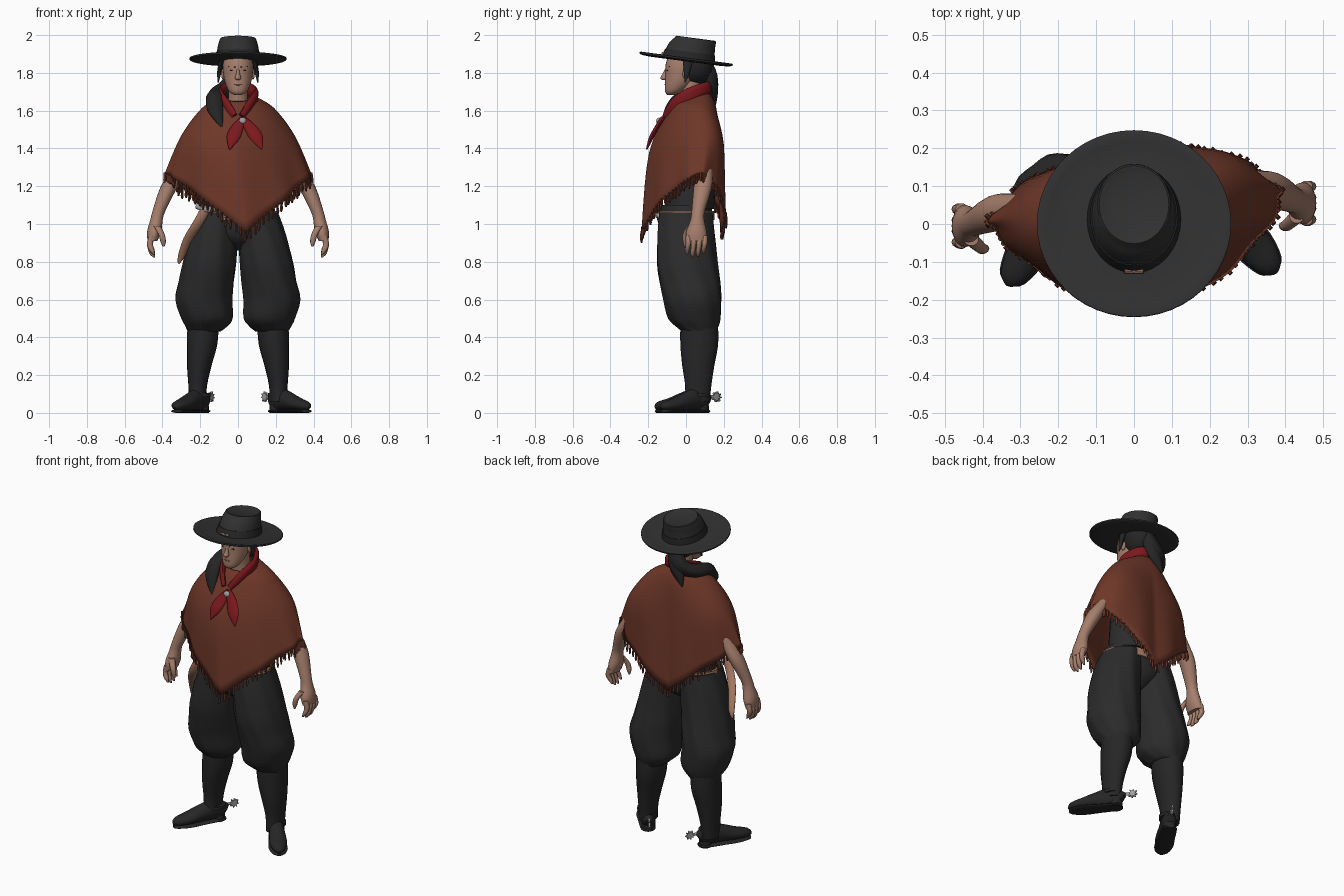
import bpy, bmesh, random
from math import sin, cos, pi, radians
from mathutils import Vector

random.seed(4)
default_cube = bpy.data.objects.get("Cube")
if default_cube:
    bpy.data.objects.remove(default_cube)

X, Y, Z = Vector((1, 0, 0)), Vector((0, 1, 0)), Vector((0, 0, 1))

def material(name, *rgb):
    mat = bpy.data.materials.new(name)
    mat.use_nodes = True
    mat.diffuse_color = (*rgb, 1)
    shader = next(n for n in mat.node_tree.nodes if n.type == "BSDF_PRINCIPLED")
    shader.inputs["Base Color"].default_value = (*rgb, 1)
    return mat

wool = material("rust wool", .155, .038, .021)
fringe_wool = material("dark rust fringe", .125, .031, .018)
felt = material("black felt", .03, .03, .03)
cloth = material("black cloth", .024, .024, .025)
leather = material("black leather", .019, .019, .02)
hair = material("black hair", .018, .018, .019)
skin_tone = material("tan skin", .38, .21, .15)
red_silk = material("red silk", .2, .009, .012)
tan_leather = material("tan leather", .38, .19, .12)
silver = material("silver", .35, .35, .35)

def finish(name, bm, mat, angle=45):
    bmesh.ops.recalc_face_normals(bm, faces=bm.faces)
    mesh = bpy.data.meshes.new(name)
    bm.to_mesh(mesh)
    bm.free()
    mesh.materials.append(mat)
    mesh.shade_smooth()
    mesh.set_sharp_from_angle(angle=radians(angle))
    obj = bpy.data.objects.new(name, mesh)
    bpy.context.collection.objects.link(obj)
    return obj

def bridge(bm, rings, cap=True):
    """Join rings of points into a tube."""
    loops = [[bm.verts.new(p) for p in ring] for ring in rings]
    for low, high in zip(loops, loops[1:]):
        for i in range(len(low)):
            bm.faces.new((low[i - 1], low[i], high[i], high[i - 1]))
    if cap:
        bm.faces.new(loops[0])
        bm.faces.new(loops[-1])

def spline(rows, steps):
    """Smooth curve through rows of numbers."""
    rows = [Vector(r) for r in rows]
    padded = [rows[0]] + rows + [rows[-1]]
    result = []
    for a, b, c, d in zip(padded, padded[1:], padded[2:], padded[3:]):
        for t in (k / steps for k in range(steps)):
            bend, twist = a * 2 - b * 5 + c * 4 - d, b * 3 - a - c * 3 + d
            result.append(b + (c - a) * (t / 2) + bend * (t * t / 2) + twist * (t ** 3 / 2))
    return result + [rows[-1]]

def loft(name, rows, mat, sides=20, steps=3, side=X, follow=False, fold=0, folds=8, angle=45):
    """Rows are x, y, z, radius along side, other radius."""
    rows = spline(rows, steps)
    rings = []
    for i, row in enumerate(rows):
        axis = Z
        if follow:
            ahead, behind = rows[min(i + 1, len(rows) - 1)], rows[max(i - 1, 0)]
            axis = Vector((ahead - behind)[:3]).normalized()
        u = (side - axis * side.dot(axis)).normalized()
        v = axis.cross(u)
        ring = []
        for a in (2 * pi * k / sides for k in range(sides)):
            grow = 1 + fold * sin(folds * a + i * .4)
            ring.append(Vector(row[:3]) + (u * cos(a) * row[3] + v * sin(a) * row[4]) * grow)
        rings.append(ring)
    bm = bmesh.new()
    bridge(bm, rings)
    return finish(name, bm, mat, angle)

def ball(name, centre, size, mat):
    bm = bmesh.new()
    bmesh.ops.create_uvsphere(bm, u_segments=16, v_segments=10, radius=1)
    bmesh.ops.scale(bm, vec=size, verts=bm.verts)
    bmesh.ops.translate(bm, vec=centre, verts=bm.verts)
    return finish(name, bm, mat)

# Poncho: neck, shoulder, chest and hem outlines joined by curves
def poncho_line(a):
    c, s = cos(a), sin(a)
    side, wave = abs(c), 1 + .02 * sin(11 * a)
    turn = .06 * side + .04 * c
    depth = s * abs(s) ** .5
    hem_x, hem_y = (.385 * c - .04 * min(s, 0)) * wave, (.212 * depth - .02) * wave + turn
    return spline([(.085 * c, .04 + .08 * s, 1.675 + .025 * s),
                   (.19 * c, .04 + .12 * s + .03 * c * side, 1.615),
                   (.305 * c, .185 * s - .01 + turn, 1.38 + .08 * side),
                   (hem_x, hem_y, .955 + .31 * side)], 5)

count = 96
lines = [poncho_line(2 * pi * k / count) for k in range(count)]
bm = bmesh.new()
bridge(bm, list(zip(*lines)), cap=False)
poncho = finish("poncho", bm, wool, 60)
poncho.modifiers.new("thickness", "SOLIDIFY").thickness = .008

# Fringe tassels hanging from the hem
bm = bmesh.new()
for line in lines:
    top = line[-1] + Z * .008
    fall = Vector((random.uniform(-.006, .006), random.uniform(-.006, .006), -random.uniform(.045, .065)))
    bridge(bm, [[top + fall * t + (X * cos(a) + Y * sin(a)) * r for a in (0, pi / 2, pi, 3 * pi / 2)]
                for t, r in ((0, .005), (.7, .008), (1, .004))])
finish("poncho_fringe", bm, fringe_wool)

# Torso, hips and belt
loft("torso", [(0, .02, 1.08, .18, .13), (0, .03, 1.3, .17, .13), (0, .04, 1.5, .16, .1), (0, .04, 1.58, .11, .07)], cloth)
loft("hips", [(0, 0, .86, .03, .04), (0, 0, .92, .13, .12), (0, 0, 1, .2, .14), (0, 0, 1.1, .19, .135)], cloth)
loft("belt", [(0, 0, 1.02, .218, .152), (0, 0, 1.07, .208, .15)], tan_leather, sides=32, steps=1)
for a in (-pi / 2 + k * .3 for k in range(-3, 4)):
    ball("belt_coin", (.213 * cos(a), .153 * sin(a), 1.045), (.014, .01, .014), silver)

# Limbs and face details, once for each side
heels_and_toes = {"left": ((.19, .1, 0), (.36, -.11, 0)), "right": ((-.18, .1, 0), (-.322, -.14, 0))}
for label, s, shift in (("left", 1, 0), ("right", -1, -.06)):
    def mirrored(rows, shift=0):
        return [(s * r[0], r[1] + shift, *r[2:]) for r in rows]

    loft(label + "_trouser_leg", mirrored([
        (.18, .07, .43, .085, .09), (.17, .06, .455, .108, .11), (.165, .045, .5, .135, .138), (.18, .035, .6, .15, .153),
        (.165, .02, .7, .145, .16), (.15, .005, .8, .14, .16), (.125, 0, .95, .125, .15), (.1, 0, 1.06, .11, .14)]),
        cloth, sides=40, fold=.022, folds=9)
    loft(label + "_boot_shaft", mirrored([(.215, .06, .06, .045, .065), (.213, .065, .15, .05, .07),
         (.205, .065, .25, .065, .085), (.19, .07, .36, .08, .1), (.185, .07, .46, .083, .1)]), leather)
    # Foot, sole, heel and spur along the heel to toe line
    heel, toe = (Vector(p) for p in heels_and_toes[label])
    forward = (toe - heel).normalized()
    across = forward.cross(Z)
    foot = [(-.06, .02, .04), (0, .036, .048), (.2, .042, .06), (.45, .045, .05), (.75, .05, .034), (1, .034, .024), (1.07, .01, .01)]
    loft(label + "_foot", [(*(heel.lerp(toe, t) + Z * (h + .012)), h, w) for t, w, h in foot], leather, side=Z, follow=True)
    loft(label + "_sole", [(*(heel.lerp(toe, t) + Z * .009), .009, w + .004) for t, w, h in foot], leather, side=Z, follow=True)
    loft(label + "_heel", [(*(heel + forward * .02 + Z * z), .036, .036) for z in (0, .04)], leather, steps=1)
    loft(label + "_spur_strap", [(*(heel + forward * .04 + Z * z), .056, .056) for z in (.085, .105)], leather, steps=1)
    hub = heel - forward * .075 + Z * .085
    loft(label + "_spur_shank", [(*(heel + Z * .085), .012, .008), (*hub, .008, .005)], silver, 8, side=Z, follow=True)
    loft(label + "_spur_wheel", [(*(hub + across * d), .022, .022) for d in (-.006, .006)], silver, 32, 1, side=Z, follow=True, fold=.3)
    # Arm, palm, fingers and thumb
    loft(label + "_arm", mirrored([
        (.17, .08, 1.5, .04, .035), (.23, .095, 1.42, .046, .045), (.315, .095, 1.28, .044, .046), (.368, .088, 1.19, .045, .048),
        (.418, .065, 1.07, .034, .035), (.432, .06, 1.02, .033, .037), (.443, .055, .96, .038, .054), (.453, .055, .91, .026, .056)],
        shift), skin_tone)
    for k, drop in enumerate((0, .015, .012, -.005)):
        y = .012 + .029 * k
        loft(label + "_finger", mirrored([(.455, y, .94, .017, .016), (.466, y, .895, .016, .014),
             (.456, y - .006, .86 - drop, .014, .012), (.444, y - .006, .838 - drop, .005, .005)], shift), skin_tone, sides=10)
    loft(label + "_thumb", mirrored([(.43, .02, .99, .02, .018), (.405, -.003, .945, .017, .015),
         (.396, -.005, .905, .014, .012), (.394, -.005, .88, .005, .005)], shift), skin_tone, sides=10)
    # Ear, eye, brow and loose hair
    ball(label + "_ear", (s * .079, 0, 1.795), (.01, .018, .03), skin_tone)
    ball(label + "_eye", (s * .031, -.096, 1.812), (.013, .007, .004), hair)
    loft(label + "_brow", mirrored([(.014, -.107, 1.83, .003, .003), (.05, -.086, 1.834, .002, .003)]), hair, 8, side=Z, follow=True)
    loft(label + "_hair_strand", mirrored([(.085, .01, 1.88, .012, .03), (.098, .005, 1.81, .012, .018),
         (.105, -.005, 1.75, .003, .003)]), hair, sides=10)

# Head, neck and hair
loft("neck", [(0, .04, 1.56, .07, .065), (0, .03, 1.66, .052, .055), (0, .02, 1.76, .052, .06)], skin_tone)
loft("head", [(0, -.08, 1.683, .02, .018), (0, -.065, 1.7, .046, .046), (0, -.04, 1.74, .066, .072),
     (0, -.022, 1.79, .077, .087), (0, -.012, 1.85, .079, .095), (0, 0, 1.92, .06, .08)], skin_tone, sides=28)
loft("nose", [(0, -.118, 1.762, .008, .006), (0, -.116, 1.772, .017, .02), (0, -.108, 1.8, .009, .013),
     (0, -.1, 1.83, .007, .006)], skin_tone, sides=12)
ball("mouth", (0, -.105, 1.738), (.024, .009, .006), tan_leather)
ball("hair_cap", (0, .045, 1.84), (.09, .1, .105), hair)
loft("ponytail", [(0, .11, 1.85, .03, .03), (-.015, .13, 1.79, .045, .035), (-.06, .125, 1.72, .048, .04),
     (-.11, .06, 1.685, .045, .04), (-.125, -.03, 1.665, .042, .035), (-.118, -.085, 1.6, .04, .028),
     (-.085, -.135, 1.51, .004, .004)], hair, follow=True, fold=.06, folds=5)
loft("ponytail_lock", [(0, .11, 1.85, .03, .03), (-.015, .13, 1.76, .045, .034), (-.045, .14, 1.69, .04, .028),
     (-.08, .15, 1.61, .004, .004)], hair, follow=True, fold=.06, folds=5)

# Neck scarf with knot ring and two tails
scarf = [(.02, -.108, 1.57, .02, .012), (.065, -.06, 1.635, .03, .016), (.093, .02, 1.685, .035, .016), (.055, .1, 1.715, .034, .016)]
other_half = [(-r[0], *r[1:]) for r in reversed(scarf)]
loft("scarf_band", scarf + [(0, .12, 1.72, .034, .016)] + other_half, red_silk, side=Z, follow=True, fold=.06, folds=5)
for x in (-.07, .1):
    loft("scarf_tail", [(.025, -.125, 1.56, .015, .012), (.025 + x * .4, -.155, 1.51, .032, .012),
         (.025 + x * .75, -.185, 1.455, .034, .012), (.025 + x, -.208, 1.395, .003, .004)], red_silk, sides=12, follow=True)
ball("scarf_ring", (.025, -.142, 1.545), (.02, .016, .018), silver)

# Hat, tilted back as a whole
brim = loft("hat_brim", [(0, 0, -.006, .08, .08), (0, 0, -.008, .2, .19), (0, 0, -.002, .25, .242), (0, 0, .006, .256, .248),
            (0, 0, .012, .25, .242), (0, 0, .004, .2, .19), (0, .01, .006, .11, .13)], felt, sides=48, steps=2)
crown = loft("hat_crown", [(0, .012, 0, .122, .142), (0, .014, .02, .116, .136), (0, .022, .08, .106, .122), (0, .036, .11, .098, .11),
             (0, .036, .12, .092, .104), (0, .036, .113, .07, .085)], felt, sides=32, steps=2, angle=30)
band = loft("hat_band", [(0, .012, .006, .124, .143), (0, .016, .044, .116, .133)], leather, sides=32, steps=1)
buckle = loft("hat_buckle", [(-.025, -.128, .018, .007, .006), (0, -.13, .016, .004, .004), (.025, -.128, .018, .007, .006)],
              tan_leather, sides=8, side=Z, follow=True)
for part in (brim, crown, band, buckle):
    part.location.z = 1.869
    part.rotation_euler.x = radians(-7.5)

# Knife tucked at the right hip
loft("knife_sheath", [(-.17, -.15, 1.08, .026, .014), (-.215, -.13, 1, .026, .014), (-.265, -.075, .92, .024, .014),
     (-.3, -.02, .83, .018, .012), (-.315, -.01, .79, .004, .004)], tan_leather, sides=12, follow=True)
loft("knife_handle", [(-.22, -.135, 1.095, .014, .012), (-.17, -.155, 1.08, .018, .014), (-.12, -.165, 1.075, .012, .012)],
     silver, sides=12, side=Z, follow=True)
